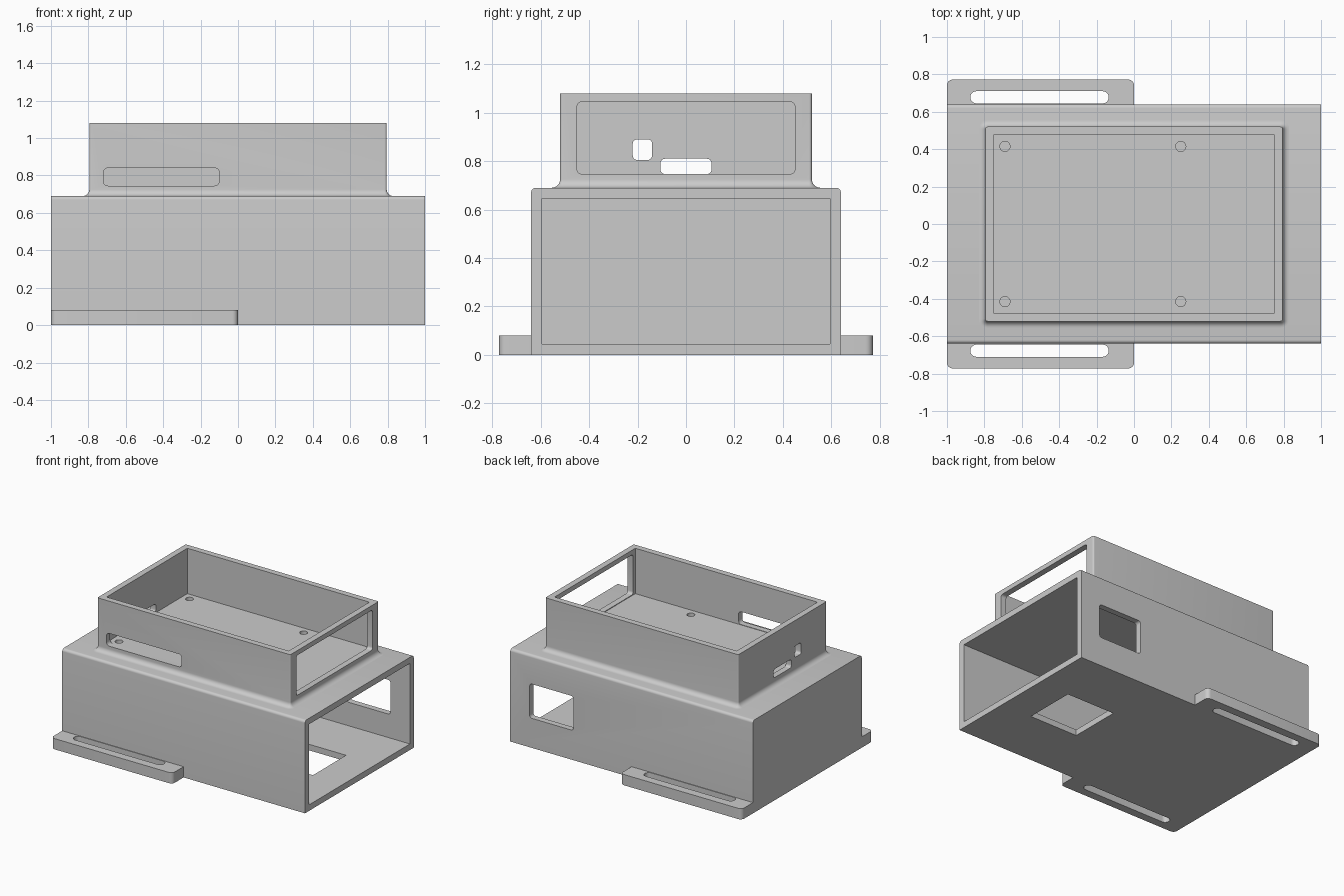
import bpy, bmesh, math

cube = bpy.data.objects.get("Cube")
if cube:
    bpy.data.objects.remove(cube, do_unlink=True)

GREY = (0.6, 0.6, 0.6, 1.0)
mat = bpy.data.materials.new("plain grey")
mat.use_nodes = True
mat.diffuse_color = GREY
bsdf = next(n for n in mat.node_tree.nodes if n.type == 'BSDF_PRINCIPLED')
bsdf.inputs["Base Color"].default_value = GREY


def outline(u0, u1, v0, v1, radii=0.0, steps=6):
    """Rounded rectangle, corners in order: low-low, high-low, high-high, low-high."""
    if not isinstance(radii, tuple):
        radii = (radii,) * 4
    corners = ((u0, v0, 1, 1), (u1, v0, -1, 1), (u1, v1, -1, -1), (u0, v1, 1, -1))
    pts = []
    for i, ((u, v, su, sv), r) in enumerate(zip(corners, radii)):
        if r == 0:
            pts.append((u, v))
            continue
        for k in range(steps + 1):
            a = math.pi + (i + k / steps) * math.pi / 2
            pts.append((u + su * r + r * math.cos(a), v + sv * r + r * math.sin(a)))
    return pts


def loft(name, rings):
    """Closed solid through equal-length rings of points."""
    bm = bmesh.new()
    rows = [[bm.verts.new(p) for p in ring] for ring in rings]
    n = len(rows[0])
    for a, b in zip(rows, rows[1:]):
        for i in range(n):
            j = (i + 1) % n
            bm.faces.new((a[i], a[j], b[j], b[i]))
    bm.faces.new(rows[0])
    bm.faces.new(rows[-1])
    bmesh.ops.recalc_face_normals(bm, faces=bm.faces)
    mesh = bpy.data.meshes.new(name)
    bm.to_mesh(mesh)
    bm.free()
    mesh.materials.append(mat)
    ob = bpy.data.objects.new(name, mesh)
    bpy.context.collection.objects.link(ob)
    return ob


def prism(name, axis, lo, hi, pts):
    place = {'x': lambda u, v, w: (w, u, v),
             'y': lambda u, v, w: (u, w, v),
             'z': lambda u, v, w: (u, v, w)}[axis]
    return loft(name, [[place(u, v, w) for u, v in pts] for w in (lo, hi)])


def activate(ob):
    bpy.ops.object.select_all(action='DESELECT')
    ob.select_set(True)
    bpy.context.view_layer.objects.active = ob


def cut(ob, *cutters):
    activate(ob)
    for c in cutters:
        c.hide_render = True
        mod = ob.modifiers.new("cut", 'BOOLEAN')
        mod.operation, mod.solver, mod.object = 'DIFFERENCE', 'EXACT', c
        bpy.ops.object.modifier_apply(modifier=mod.name)
        bpy.data.objects.remove(c, do_unlink=True)


def finish(ob):
    activate(ob)
    bpy.ops.object.shade_smooth_by_angle(angle=math.radians(30))


# Lower housing: hollow sleeve open at the +x end
W, H, T = 0.64, 0.69, 0.045
housing = prism("lower_housing", 'x', -1, 1, outline(-W, W, 0, H, (0, 0, 0.02, 0.02)))
cut(housing,
    prism("cavity", 'x', -1 + T, 1.2, outline(-W + T, W - T, T, H - T)),
    prism("back_window", 'y', W - 0.1, W + 0.1, outline(0.48, 0.84, 0.22, 0.475, 0.02)),
    prism("floor_window", 'z', -0.1, 0.1, outline(0.35, 0.75, -0.19, 0.2)))
finish(housing)

# Upper tray: open-topped box flaring into the housing with a concave fillet
TX, TY, TOP, FLOOR, R = 0.795, 0.52, 1.08, 0.742, 0.035


def tray_ring(offset, z):
    return [(x, y, z) for x, y in outline(-TX - offset, TX + offset, -TY - offset,
                                          TY + offset, 0.012 + offset)]


rings = [tray_ring(R, H - 0.01)]
for k in range(9):
    a = k / 8 * math.pi / 2
    rings.append(tray_ring(R * (1 - math.sin(a)), H + R * (1 - math.cos(a))))
rings.append(tray_ring(0, TOP))
tray = loft("upper_tray", rings)
cut(tray,
    prism("tray_cavity", 'z', FLOOR, TOP + 0.1, outline(-TX + T, TX - T, -TY + T, TY - T)),
    prism("end_window", 'x', TX - 0.1, TX + 0.1, outline(-0.45, 0.45, 0.747, 1.045, 0.02)),
    prism("square_port", 'x', -TX - 0.1, -TX + 0.1, outline(-0.22, -0.14, 0.805, 0.89, 0.018)),
    prism("wide_port", 'x', -TX - 0.1, -TX + 0.1, outline(-0.105, 0.105, 0.747, 0.81, 0.018)),
    prism("front_slot", 'y', -TY - 0.1, -TY + 0.1, outline(-0.72, -0.1, 0.745, 0.84, 0.025)))

# Screw holes in the tray floor
S = 0.027
for x in (-0.69, 0.25):
    for y in (-0.415, 0.415):
        cut(tray, prism("screw_hole", 'z', FLOOR - 0.045, FLOOR + 0.05,
                        outline(x - S, x + S, y - S, y + S, S * 0.999)))
finish(tray)

# Slotted mounting flanges along both long sides
for name, side in (("back_flange", 1), ("front_flange", -1)):
    y0, y1 = sorted((side * W, side * 0.772))
    radii = (0, 0, 0.03, 0.03) if side > 0 else (0.03, 0.03, 0, 0)
    flange = prism(name, 'z', 0, 0.08, outline(-1, 0, y0, y1, radii))
    s0, s1 = sorted((side * 0.645, side * 0.71))
    cut(flange, prism("flange_slot", 'z', -0.1, 0.2, outline(-0.875, -0.135, s0, s1, 0.032)))
    finish(flange)
